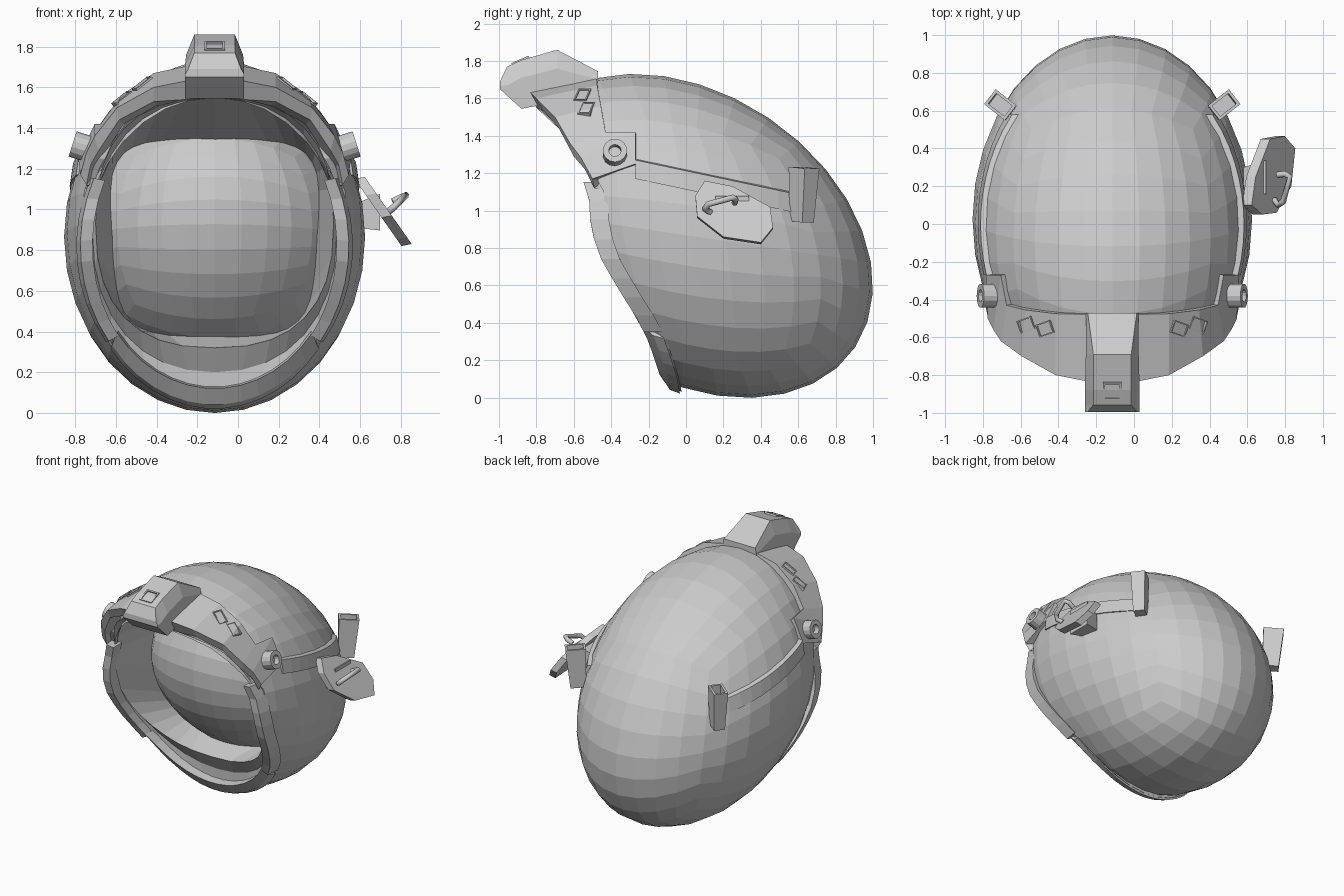
import bpy, bmesh, math
from mathutils import Vector, Matrix

if "Cube" in bpy.data.objects:
    bpy.data.objects.remove(bpy.data.objects["Cube"])

CX = -0.115  # helmet centre line


def finish(name, bm):
    bmesh.ops.recalc_face_normals(bm, faces=bm.faces)
    me = bpy.data.meshes.new(name)
    bm.to_mesh(me)
    bm.free()
    ob = bpy.data.objects.new(name, me)
    bpy.context.collection.objects.link(ob)
    return ob


def loft(name, rings, closed=True, caps=False):
    """Skin a list of equal-length point rings."""
    bm = bmesh.new()
    vs = [[bm.verts.new(p) for p in r] for r in rings]
    n = len(vs[0])
    for a, b in zip(vs, vs[1:]):
        for i in range(n if closed else n - 1):
            j = (i + 1) % n
            bm.faces.new((a[i], a[j], b[j], b[i]))
    if caps:
        bm.faces.new(vs[0])
        bm.faces.new(vs[-1])
    return finish(name, bm)


def egg(name, cy, cz, rx, yy, yz, zz, back=None):
    """Quad sphere stretched along a tilted axis (yy, yz, zz = squared shape)."""
    s = math.sqrt(yy * zz - yz * yz)
    t = math.sqrt(yy + zz + 2 * s)
    bm = bmesh.new()
    bmesh.ops.create_cube(bm, size=2)
    bmesh.ops.subdivide_edges(bm, edges=bm.edges[:], cuts=7, use_grid_fill=True)
    for v in bm.verts:
        p = Vector([math.tan(c * math.pi / 4) for c in v.co]).normalized()
        v.co = (CX + rx * p.x, cy + ((yy + s) * p.y + yz * p.z) / t,
                cz + (yz * p.y + (zz + s) * p.z) / t)
    if back is not None:
        bmesh.ops.delete(bm, geom=[v for v in bm.verts if v.co.y > back], context='VERTS')
    return finish(name, bm)


def shell_u(y, z):
    """Half width of the shell at a given y, z."""
    a, b = y - 0.025, z - 0.865
    q = (0.75 * a * a + 0.52 * a * b + 0.95 * b * b) / 0.645
    return 0.74 * math.sqrt(max(0, 1 - q))


# side-view line of the face opening, as (z, y)
CUT = [(-.1, -.05), (.12, -.09), (.3, -.15), (.42, -.21), (.53, -.28), (.73, -.4), (.9, -.46),
       (1.1, -.47), (1.25, -.55), (1.42, -.66), (1.55, -.8), (1.9, -.95)]


def cut_y(z):
    for (z0, y0), (z1, y1) in zip(CUT, CUT[1:]):
        if z <= z1:
            return y0 + (y1 - y0) * (z - z0) / (z1 - z0)


def visor_y(u, z):
    d = z - 0.85
    f = 1 - d * d / 0.4 - (u / 0.68) ** 2
    return 0.3 - 0.25 * d - math.sqrt(0.415 * max(f, 0.03))


def ring(hw, z0, z1, n, dy, angles, visor=False):
    """Superellipse loop that follows the opening line."""
    pts = []
    for a in angles:
        c, s = math.cos(math.radians(a)), math.sin(math.radians(a))
        u = hw * math.copysign(abs(c) ** (2 / n), c)
        z = (z0 + z1) / 2 + (z1 - z0) / 2 * math.copysign(abs(s) ** (2 / n), s)
        if visor:
            u *= 1 + .12 * (z - .86)
        pts.append((CX + u, (visor_y(u, z) if visor else cut_y(z)) + dy, z))
    return pts


def socket(name, loc, rot, size, wall, depth, taper=1.0):
    """Box with a recessed +z end."""
    bm = bmesh.new()
    bmesh.ops.create_cube(bm, size=1)
    for v in bm.verts:
        k = taper if v.co.z < 0 else 1
        v.co = (v.co.x * size[0] * k, v.co.y * size[1] * k, v.co.z * size[2])
    top = max(bm.faces, key=lambda f: f.calc_center_median().z)
    bmesh.ops.inset_individual(bm, faces=[top], thickness=wall)
    inner = bmesh.ops.extrude_discrete_faces(bm, faces=[top])['faces'][0]
    for v in inner.verts:
        v.co.z -= depth
    bm.transform(Matrix.Translation(loc) @ rot.to_matrix().to_4x4())
    return finish(name, bm)


def facing(n):
    return Vector(n).to_track_quat('Z', 'Y')


# Shell, hollow, with the face opening cut away
shell = egg("helmet_shell", 0.025, 0.865, 0.74, 0.95, -0.26, 0.75)
side = [(max(y, -0.56) + 0.03, z) for z, y in CUT] + [(-1.5, 1.9), (-1.5, -.1)]
cutter = loft("opening_cutter", [[(x, y, z) for y, z in side] for x in (-2, 2)], caps=True)
cutter.hide_render = True
m = shell.modifiers.new("thickness", 'SOLIDIFY')
m.thickness, m.offset = 0.03, -1
m = shell.modifiers.new("opening", 'BOOLEAN')
m.object, m.operation, m.solver = cutter, 'DIFFERENCE', 'EXACT'
bpy.context.view_layer.objects.active = shell
for name in ("thickness", "opening"):
    bpy.ops.object.modifier_apply(modifier=name)
bpy.data.objects.remove(cutter)

# Inset visor bubble
egg("visor", 0.3, 0.85, 0.68, 0.44, -0.1, 0.4, back=0.25)

# Stepped frame from shell edge back to visor
full = [i * 360 / 32 for i in range(32)]
loft("face_frame", [ring(.65, .03, 1.56, 2, .05, full), ring(.635, .07, 1.55, 2, 0, full),
                    ring(.61, .13, 1.55, 2.1, .02, full), ring(.6, .2, 1.55, 2.2, .04, full),
                    ring(.585, .32, 1.55, 2.5, .01, full),
                    ring(.5, .38, 1.34, 4.5, .02, full, True)])

# Raised side strips and chin bar
for s in (1, -1):
    arc = [(a if s > 0 else 180 - a) for a in range(-38, 31, 8)]
    r = [ring(.68, .06, 1.58, 2, .05, arc), ring(.66, .06, 1.58, 2, -.05, arc),
         ring(.6, .1, 1.55, 2, -.05, arc), ring(.6, .1, 1.55, 2, .05, arc)]
    loft("side_strip", list(zip(*r)), caps=True)
arc = [-142 + i * 8 for i in range(14)]
r = [ring(.65, .02, 1.56, 2, .04, arc), ring(.64, .04, 1.56, 2, -.01, arc),
     ring(.61, .12, 1.55, 2, -.05, arc), ring(.6, .13, 1.55, 2, .04, arc)]
loft("chin_bar", list(zip(*r)), caps=True)

# Brow band: back edge, front edge, lower edge per station
BROW = [((0, -.48, 1.735), (0, -.86, 1.66), (0, -.8, 1.55)),
        ((.3, -.475, 1.67), (.3, -.8, 1.6), (.3, -.76, 1.53)),
        ((.46, -.455, 1.56), (.48, -.7, 1.5), (.47, -.68, 1.44)),
        ((.56, -.43, 1.42), (.59, -.62, 1.36), (.57, -.6, 1.29)),
        ((.59, -.27, 1.42), (.63, -.56, 1.28), (.61, -.54, 1.22)),
        ((.67, -.27, 1.25), (.66, -.5, 1.17), (.63, -.49, 1.12)),
        ((.61, -.26, 1.24), (.6, -.46, 1.17), (.6, -.46, 1.12))]
stations = []
for s, rows in ((-1, BROW[:0:-1]), (1, BROW)):
    for b, f, l in rows:
        base = (b[0] * .9, b[1] + .01, b[2] - .05)
        under = (l[0] * .95, l[1] + .1, l[2] - .02)
        stations.append([(CX + s * u, y, z) for u, y, z in (base, b, f, l, under)])
loft("brow_band", stations, closed=False)

# Lamp housing: y, top z, top half width, side z, side half width, bottom z
LAMP = [(-.47, 1.745, .13, 1.70, .14, 1.66), (-.69, 1.86, .1, 1.76, .14, 1.58),
        (-.88, 1.805, .1, 1.71, .145, 1.545), (-.957, 1.77, .1, 1.67, .145, 1.615),
        (-.995, 1.69, .13, 1.665, .145, 1.65)]
loft("lamp_housing", [[(CX - a, y, zt), (CX + a, y, zt), (CX + b, y, zs), (CX + b, y, zb),
                       (CX - b, y, zb), (CX - b, y, zs)] for y, zt, a, zs, b, zb in LAMP], caps=True)
socket("lamp_lens", (CX, -.88, 1.79), facing((0, -.4, .92)), (.1, .1, .04), .015, .015)

for s in (1, -1):
    # Brow windows
    for u, y, z in ((.345, -.55, 1.603), (.445, -.53, 1.532)):
        socket("brow_window", (CX + s * u, y, z), facing((s * .57, -.2, .8)), (.07, .1, .05), .01, .02)
    # Hinge knob
    bm = bmesh.new()
    bmesh.ops.create_cone(bm, cap_ends=True, segments=14, radius1=.065, radius2=.065, depth=.08)
    top = max(bm.faces, key=lambda f: f.calc_center_median().z)
    bmesh.ops.inset_individual(bm, faces=[top], thickness=.032)
    for v in bmesh.ops.extrude_discrete_faces(bm, faces=[top])['faces'][0].verts:
        v.co.z -= .04
    bm.transform(Matrix.Translation((CX + s * .66, -.38, 1.31))
                 @ facing((s * .94, 0, .3)).to_matrix().to_4x4())
    finish("hinge_knob", bm)
    # Trim ledge along the side, fading into the shell below
    path = []
    for i in range(11):
        y, z = -.27 + .085 * i, 1.27 - .018 * i
        u = shell_u(y, z)
        path.append([(CX + s * (u + a), y, z + b) for a, b in
                     ((-.03, .01), (.024, 0), (shell_u(y, z - .1) - u + .005, -.1), (-.03, -.1))])
    loft("trim_ledge", path, caps=True)
    # Rear socket bracket
    rot = Matrix.Rotation(s * math.radians(38), 3, 'Z').to_quaternion() @ \
        Matrix.Rotation(s * math.radians(4), 3, 'Y').to_quaternion()
    socket("rear_bracket", (CX + s * .585, .625, 1.085), rot, (.14, .1, .29), .022, .08, .78)

# Side mirror plate (one side only), stem and handle
OUT = [(.05, 1.08), (.1, 1.16), (.25, 1.13), (.45, 1.02), (.465, .91), (.4, .83), (.2, .86), (.06, .97)]
face = [Vector((.735 - .7 * (z - 1), y, z)) for y, z in OUT]
mid = sum(face, Vector()) / len(face)
back = Vector((-.05, 0, -.01))
loft("mirror_plate", [face, [p + back for p in face]], caps=True)
loft("mirror_stem", [[c + Vector((0, a, b)) for a, b in ((-k, -k), (k, -k), (k, k), (-k, k))]
                     for c, k in ((mid + back * .8, .09), (Vector((.58, .24, .97)), .06))], caps=True)
cu = bpy.data.curves.new("mirror_handle", 'CURVE')
cu.dimensions, cu.bevel_depth, cu.bevel_resolution, cu.use_fill_caps = '3D', .017, 1, True
sp = cu.splines.new('POLY')
pts = [(.74, .13, .99), (.765, .1, 1.01), (.79, .12, 1.035), (.825, .25, 1.07), (.8, .265, 1.06), (.76, .26, 1.04)]
sp.points.add(len(pts) - 1)
for q, p in zip(sp.points, pts):
    q.co = (*p, 1)
bpy.context.collection.objects.link(bpy.data.objects.new("mirror_handle", cu))
